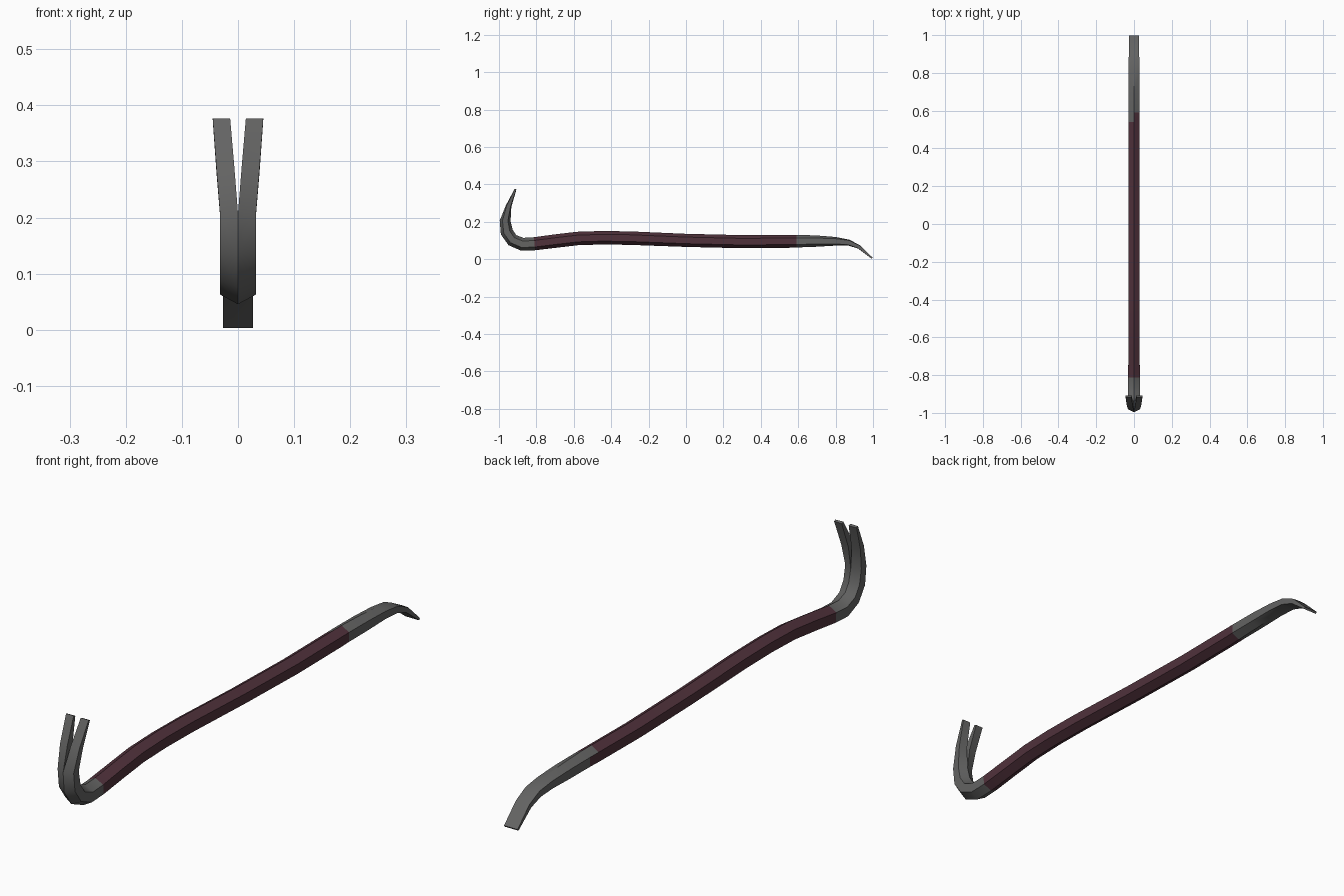
import bpy, bmesh, math
from mathutils import Vector

if "Cube" in bpy.data.objects:
    bpy.data.objects.remove(bpy.data.objects["Cube"])


def material(name, rgb):
    m = bpy.data.materials.new(name)
    m.diffuse_color = (*rgb, 1)
    m.use_nodes = True
    m.node_tree.nodes["Principled BSDF"].inputs["Base Color"].default_value = m.diffuse_color
    return m


# Stations along the bar: y, z, half width, half thickness, corner ratio, claw spread
STATIONS = [
    (-.911, .375, .031, .005, .80, .014),
    (-.948, .285, .032, .015, .70, .0065),
    (-.967, .205, .032, .029, .50, 0),
    (-.958, .145, .032, .034, .50, 0),
    (-.928, .102, .032, .034, .50, 0),
    (-.875, .080, .032, .035, .50, 0),
    (-.81, .083, .031, .035, .50, 0),
    (-.70, .097, .030, .036, .50, 0),
    (-.58, .111, .030, .036, .50, 0),
    (-.45, .115, .030, .036, .50, 0),
    (-.30, .113, .030, .036, .50, 0),
    (0.0, .101, .030, .035, .50, 0),
    (.30, .094, .030, .035, .50, 0),
    (.54, .096, .030, .035, .50, 0),
    (.59, .097, .030, .034, .50, 0),
    (.70, .097, .030, .030, .55, 0),
    (.80, .096, .029, .023, .60, 0),
    (.87, .089, .028, .016, .75, 0),
    (.925, .066, .027, .010, .90, 0),
    (.995, .006, .027, .004, 1.0, 0),
]
SPLIT = 2            # station where the claw notch begins
GRIP = (-.81, .59)   # painted part

bm = bmesh.new()
for side in (1, -1):
    rings = []
    for i, (y, z, w, h, e, s) in enumerate(STATIONS):
        a = STATIONS[max(i - 1, 0)]
        b = STATIONS[min(i + 1, len(STATIONS) - 1)]
        t = Vector((0, b[0] - a[0], b[1] - a[1])).normalized()
        n = Vector((0, -t.z, t.y))
        half = [(s, h), (s + w, h * e), (s + w, -h * e), (s, -h)]
        rings.append([bm.verts.new(Vector((side * x, y, z)) + n * d) for x, d in half])
    # Outer skin, plus the inner notch wall on the prongs
    for i in range(len(rings) - 1):
        p, q = rings[i], rings[i + 1]
        end = .54 if side < 0 else GRIP[1]
        for k in range(4 if i < SPLIT else 3):
            j = (k + 1) % 4
            f = bm.faces.new((p[k], p[j], q[j], q[k]))
            limit = end if k == 0 else GRIP[1]
            mid = (STATIONS[i][0] + STATIONS[i + 1][0]) / 2
            f.material_index = 1 if GRIP[0] < mid < limit else 0
    # End caps
    bm.faces.new(rings[0])
    bm.faces.new(rings[-1])

bmesh.ops.remove_doubles(bm, verts=bm.verts, dist=1e-5)
bmesh.ops.recalc_face_normals(bm, faces=bm.faces)
mesh = bpy.data.meshes.new("pry_bar")
bm.to_mesh(mesh)
bm.free()
mesh.materials.append(material("dark steel grey", (.125, .125, .123)))
mesh.materials.append(material("dull maroon paint", (.080, .031, .044)))
bar = bpy.data.objects.new("pry_bar", mesh)
bpy.context.collection.objects.link(bar)
bpy.context.view_layer.objects.active = bar
bar.select_set(True)
bpy.ops.object.shade_smooth_by_angle(angle=math.radians(35))
